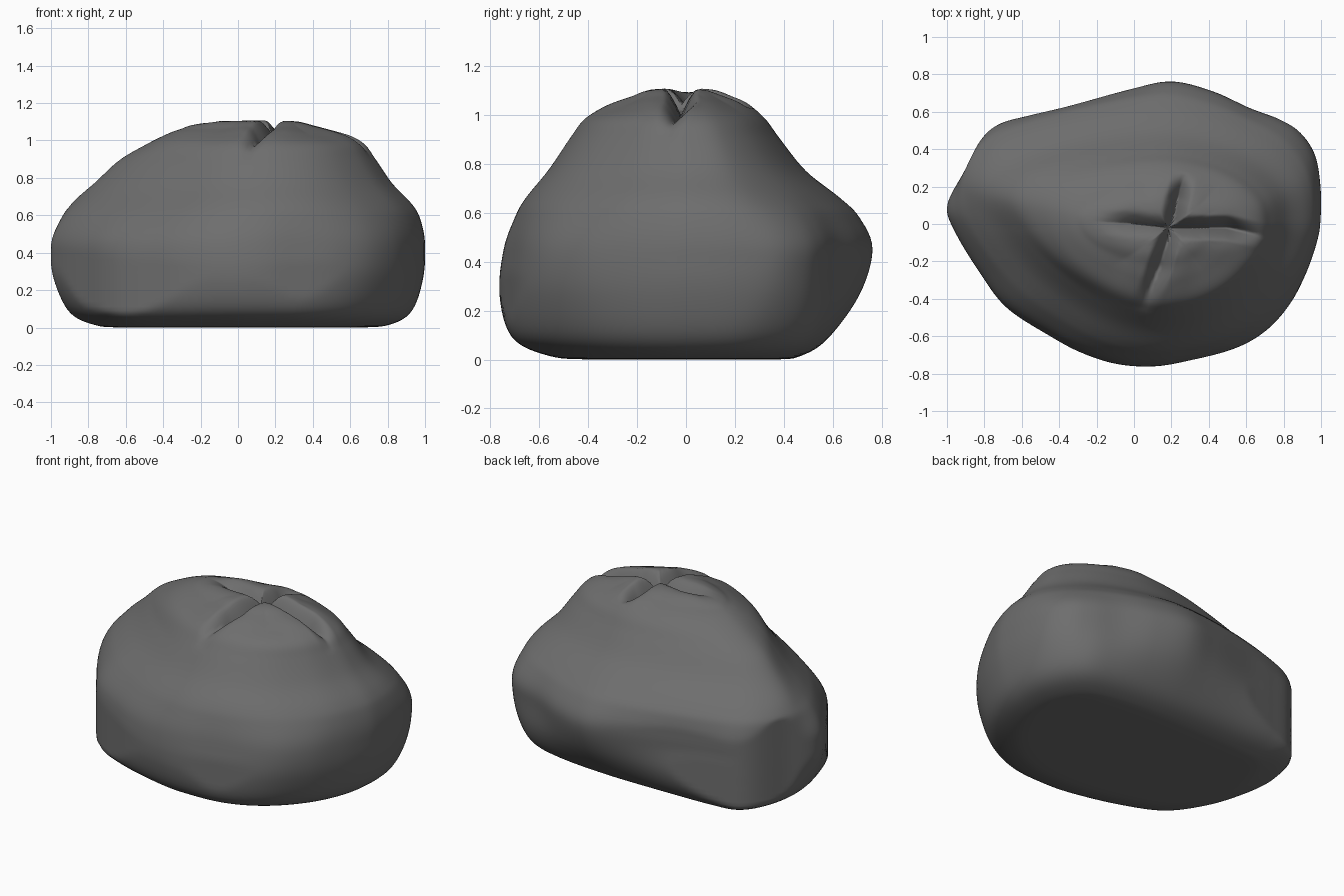
import bpy, bmesh, math
from mathutils import Vector

if "Cube" in bpy.data.objects:
    bpy.data.objects.remove(bpy.data.objects["Cube"])

# Plan outlines of the bun, counter-clockwise from the right side: foot, waist, crown
FOOT = [(.93, 0), (.92, .25), (.8, .45), (.6, .53), (.2, .57), (-.3, .57), (-.6, .56), (-.76, .53),
        (-.86, .4), (-.91, .18), (-.88, -.05), (-.8, -.28), (-.65, -.49), (-.4, -.61), (-.1, -.69),
        (.1, -.71), (.35, -.69), (.57, -.59), (.75, -.42), (.87, -.22)]
WAIST = [(1, .02), (1, .2), (.97, .37), (.89, .49), (.78, .56), (.62, .62), (.42, .71), (.2, .762),
         (-.02, .72), (-.35, .63), (-.56, .58), (-.72, .535), (-.82, .45), (-.91, .28), (-1, .1),
         (-.96, -.04), (-.82, -.27), (-.68, -.45), (-.45, -.6), (-.28, -.69), (-.09, -.75),
         (.11, -.762), (.3, -.73), (.53, -.67), (.7, -.58), (.83, -.44), (.92, -.27), (.98, -.1)]
CROWN = [(.825, .03), (.79, .19), (.64, .34), (.42, .44), (.15, .49), (-.2, .46), (-.5, .39),
         (-.69, .3), (-.77, .16), (-.69, -.03), (-.53, -.22), (-.33, -.38), (-.1, -.51), (.12, -.56),
         (.35, -.53), (.55, -.43), (.72, -.26), (.8, -.1)]
CX, CY, N = .18, -.02, 224
# Level: height, left, right, front, back
LEVELS = [(0, CX, CX, CY, CY), (0, -.57, .62, -.38, .35), (.015, -.77, .81, -.56, .47),
          (.09, -.91, .93, -.71, .585), (.265, -.99, .99, -.762, .71), (.45, -1, 1, -.745, .762),
          (.58, -.965, .975, -.70, .71), (.66, -.9, .93, -.655, .63), (.77, -.77, .825, -.565, .49),
          (.9, -.63, .735, -.475, .385), (.98, -.5, .67, -.41, .325), (1.03, -.4, .55, -.31, .26),
          (1.06, -.32, .44, -.23, .19), (1.088, -.2, .34, -.15, .11), (1.095, CX, CX, CY, CY)]
# Crossed cuts: points from the middle outwards, depth
CUTS = [([(.2, -.02), (0, 0), (-.18, .01)], .06), ([(.2, -.02), (.5, -.02), (.72, -.07)], .11),
        ([(.2, -.02), (.23, .12), (.27, .27)], .11), ([(.2, -.02), (.14, -.22), (.04, -.47)], .11)]


def spline(points, steps, closed):
    """Catmull-Rom curve through points of any dimension."""
    n, out = len(points), []
    get = (lambda i: points[i % n]) if closed else (lambda i: points[max(0, min(n - 1, i))])
    for i in range(n if closed else n - 1):
        p0, p1, p2, p3 = (get(i + k) for k in (-1, 0, 1, 2))
        for s in range(steps):
            t = s / steps
            out.append(tuple(.5 * (2 * b + (c - a) * t + (2 * a - 5 * b + 4 * c - d) * t * t
                                   + (3 * b - a - 3 * c + d) * t ** 3)
                             for a, b, c, d in zip(p0, p1, p2, p3)))
    if not closed:
        out.append(points[-1])
    return out


def radii(points):
    """Outline scaled to a unit box about the centre, as radius for N even angles."""
    pts = spline(points, 10, True)
    xs, ys = [p[0] for p in pts], [p[1] for p in pts]
    polar = []
    for x, y in pts:
        u = (x - CX) / ((max(xs) - CX) if x > CX else (CX - min(xs)))
        v = (y - CY) / ((max(ys) - CY) if y > CY else (CY - min(ys)))
        polar.append((math.atan2(v, u) % math.tau, math.hypot(u, v)))
    polar.sort()
    polar = [(polar[-1][0] - math.tau, polar[-1][1])] + polar + [(polar[0][0] + math.tau, polar[0][1])]
    out, k = [], 0
    for i in range(N):
        a = math.tau * i / N
        while polar[k + 1][0] < a:
            k += 1
        (a0, r0), (a1, r1) = polar[k], polar[k + 1]
        out.append(r0 + (r1 - r0) * (a - a0) / max(1e-6, a1 - a0))
    return out


def ramp(z, low, high):
    t = max(0, min(1, (z - low) / (high - low)))
    return t * t * (3 - 2 * t)


def keep_inside(x, y, outline):
    """Pull a point back so that it never leaves the widest outline."""
    u = (x - CX) / ((1 - CX) if x > CX else (1 + CX))
    v = (y - CY) / ((.762 - CY) if y > CY else (.762 + CY))
    f = (math.atan2(v, u) % math.tau) / math.tau * N
    i = int(f)
    limit = outline[i % N] + (outline[(i + 1) % N] - outline[i % N]) * (f - i)
    k = min(1, limit / max(1e-6, math.hypot(u, v)))
    return CX + (x - CX) * k, CY + (y - CY) * k


def cut_offset(x, y):
    """Height change from the cuts: a narrow groove with soft raised lips."""
    groove, lip = 0, 0
    for path, depth in CUTS:
        pts = [Vector(p) for p in path]
        for i in range(2):
            seg = pts[i + 1] - pts[i]
            t = max(0, min(1, (Vector((x, y)) - pts[i]).dot(seg) / seg.length_squared))
            d = (Vector((x, y)) - pts[i] - seg * t).length
            fade = min(1, (1 - (i + t) / 2) * 2.2)
            groove = max(groove, depth * fade * max(0, 1 - d / .07) ** 1.5)
            lip = max(lip, .014 * fade * math.exp(-((d - .1) / .08) ** 2))
    return lip - groove


# Bun body: loft from foot through waist to crown
foot, waist, crown = radii(FOOT), radii(WAIST), radii(CROWN)
bm = bmesh.new()
rings = []
for z, left, right, front, back in spline(LEVELS, 6, False)[1:-1]:
    z = max(0, z)
    low, high, cap = 1 - ramp(z, .03, .42), ramp(z, .42, .74), .5 * ramp(z, .85, 1.05)
    ring = []
    for i in range(N):
        a = math.tau * i / N
        r = waist[i] + low * (foot[i] - waist[i]) + high * (crown[i] - waist[i])
        r += cap * (1 - r)
        u, v = r * math.cos(a), r * math.sin(a)
        x = CX + u * ((right - CX) if u > 0 else (CX - left))
        y = CY + v * ((back - CY) if v > 0 else (CY - front))
        x, y = keep_inside(x, y, waist)
        ring.append(bm.verts.new((x, y, z + (cut_offset(x, y) if z > .75 else 0))))
    rings.append(ring)
for a, b in zip(rings, rings[1:]):
    for i in range(N):
        j = (i + 1) % N
        bm.faces.new((a[i], a[j], b[j], b[i]))
base = bm.verts.new((CX, CY, 0))
top = bm.verts.new((CX, CY, 1.095 + cut_offset(CX, CY)))
for i in range(N):
    j = (i + 1) % N
    bm.faces.new((base, rings[0][j], rings[0][i]))
    bm.faces.new((top, rings[-1][i], rings[-1][j]))
bmesh.ops.recalc_face_normals(bm, faces=bm.faces)
for f in bm.faces:
    f.smooth = True

mesh = bpy.data.meshes.new("bun")
bm.to_mesh(mesh)
bm.free()
grey = bpy.data.materials.new("dark grey")
grey.diffuse_color = (.155, .155, .155, 1)
grey.use_nodes = True
grey.node_tree.nodes["Principled BSDF"].inputs["Base Color"].default_value = grey.diffuse_color
mesh.materials.append(grey)
bun = bpy.data.objects.new("bun", mesh)
bpy.context.collection.objects.link(bun)
